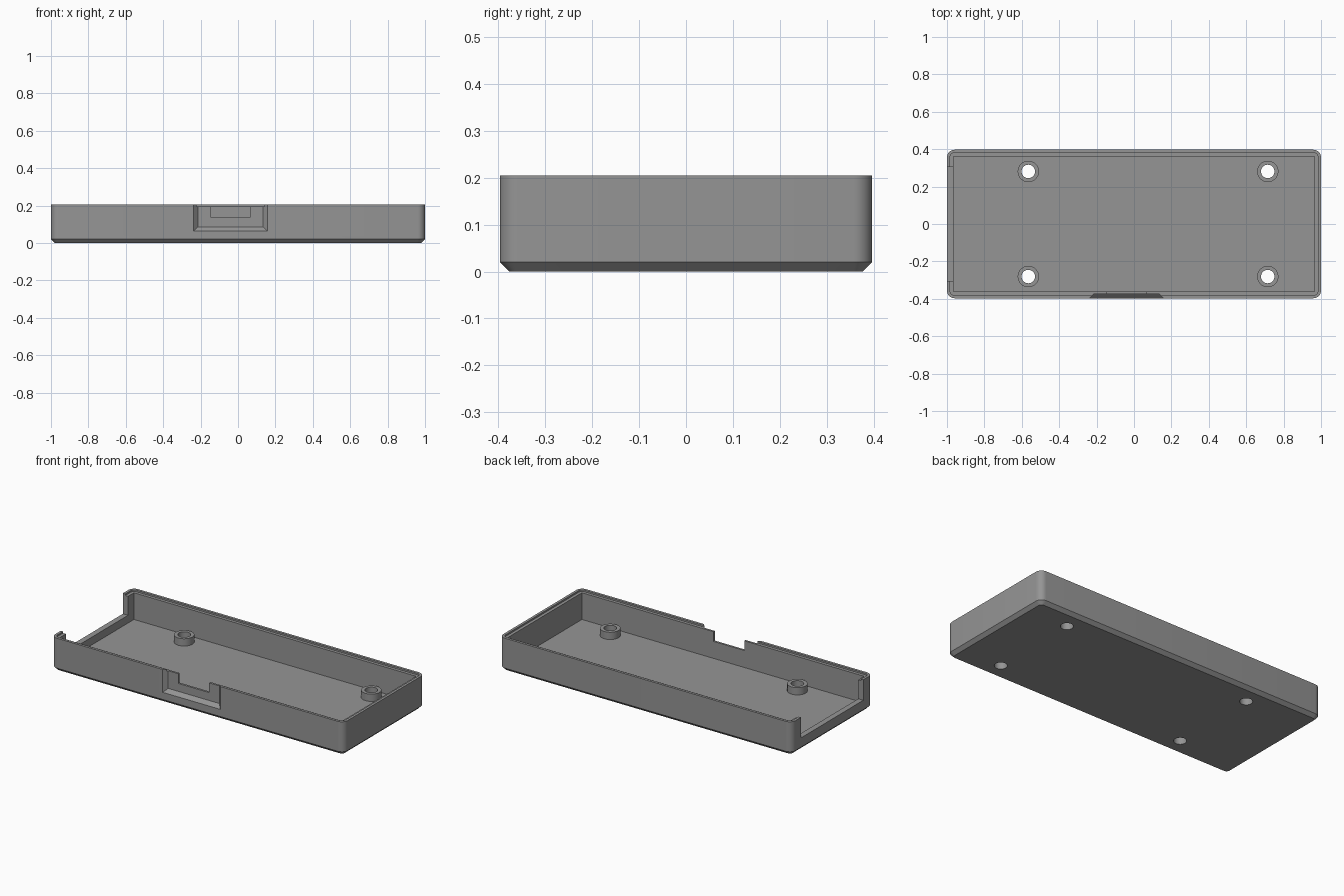
import bpy, bmesh, math

if "Cube" in bpy.data.objects:
    bpy.data.objects.remove(bpy.data.objects["Cube"])

HX, HY, TOP = 1.0, 0.397, 0.205      # half length, half width, height
WALL, FLOOR = 0.035, 0.03

grey = bpy.data.materials.new("grey plastic")
grey.diffuse_color = (0.3, 0.3, 0.3, 1)
grey.use_nodes = True
grey.node_tree.nodes["Principled BSDF"].inputs["Base Color"].default_value = grey.diffuse_color


def outline(inset, radius, z, steps=8):
    """Rounded rectangle loop, inset from the outer size."""
    x, y = HX - inset, HY - inset
    if radius == 0:
        return [(x, y, z), (-x, y, z), (-x, -y, z), (x, -y, z)]
    pts = []
    for k, (sx, sy) in enumerate([(1, 1), (-1, 1), (-1, -1), (1, -1)]):
        for i in range(steps + 1):
            a = math.pi / 2 * (k + i / steps)
            pts.append((sx * (x - radius) + radius * math.cos(a),
                        sy * (y - radius) + radius * math.sin(a), z))
    return pts


def rect(x0, x1, z0, z1, y):
    return [(x0, y, z0), (x1, y, z0), (x1, y, z1), (x0, y, z1)]


def loft(name, loops):
    """Closed solid through loops with equal point counts."""
    bm = bmesh.new()
    rings = [[bm.verts.new(p) for p in loop] for loop in loops]
    n = len(rings[0])
    for a, b in zip(rings, rings[1:]):
        for i in range(n):
            j = (i + 1) % n
            bm.faces.new((a[i], a[j], b[j], b[i]))
    bm.faces.new(rings[0])
    bm.faces.new(rings[-1])
    bmesh.ops.recalc_face_normals(bm, faces=bm.faces)
    mesh = bpy.data.meshes.new(name)
    bm.to_mesh(mesh)
    bm.free()
    mesh.materials.append(grey)
    ob = bpy.data.objects.new(name, mesh)
    bpy.context.collection.objects.link(ob)
    return ob


def box(name, x0, x1, y0, y1, z0, z1):
    return loft(name, [rect(x0, x1, z0, z1, y0), rect(x0, x1, z0, z1, y1)])


def cylinder(name, x, y, r, z0, z1, n=40):
    def ring(z):
        return [(x + r * math.cos(2 * math.pi * i / n),
                 y + r * math.sin(2 * math.pi * i / n), z) for i in range(n)]
    return loft(name, [ring(z0), ring(z1)])


def combine(target, other, operation):
    mod = target.modifiers.new(operation, 'BOOLEAN')
    mod.operation, mod.solver, mod.object = operation, 'EXACT', other
    bpy.context.view_layer.objects.active = target
    bpy.ops.object.modifier_apply(modifier=mod.name)
    bpy.data.objects.remove(other)


# Tray shell with chamfered base
tray = loft("tray", [outline(0.02, 0.02, 0), outline(0, 0.04, 0.02), outline(0, 0.04, TOP)])

# Inner cavity and the lowered ledge inside the rim
combine(tray, loft("cavity", [outline(WALL, 0, FLOOR), outline(WALL, 0, 0.3)]), 'DIFFERENCE')
combine(tray, loft("ledge", [outline(0.016, 0.025, 0.195), outline(0.016, 0.025, 0.3)]), 'DIFFERENCE')

# Port recess with sloped sides, and the port slot through the front wall
d, e = 0.022, 0.01
recess = loft("recess", [rect(-0.237 - e, 0.157 + e, 0.064 - e, 0.3, -HY - e),
                         rect(-0.237 + d, 0.157 - d, 0.064 + d, 0.3, -HY + d)])
combine(tray, recess, 'DIFFERENCE')
combine(tray, box("slot", -0.145, 0.065, -0.5, -0.3, 0.135, 0.3), 'DIFFERENCE')

# Wide opening in the left wall
combine(tray, box("side_opening", -1.1, -0.9, -0.304, 0.304, 0.078, 0.3), 'DIFFERENCE')

# Four screw posts with through holes
for x in (-0.565, 0.715):
    for y in (-0.281, 0.281):
        post = cylinder("screw_post", x, y, 0.057, FLOOR, 0.075)
        combine(post, cylinder("bore", x, y, 0.036, -0.1, 0.2), 'DIFFERENCE')
        combine(tray, cylinder("hole", x, y, 0.036, -0.1, 0.2), 'DIFFERENCE')

# Smooth the rounded surfaces, keep edges sharp
for ob in bpy.context.scene.objects:
    ob.select_set(True)
bpy.context.view_layer.objects.active = tray
bpy.ops.object.shade_smooth_by_angle(angle=math.radians(30))
